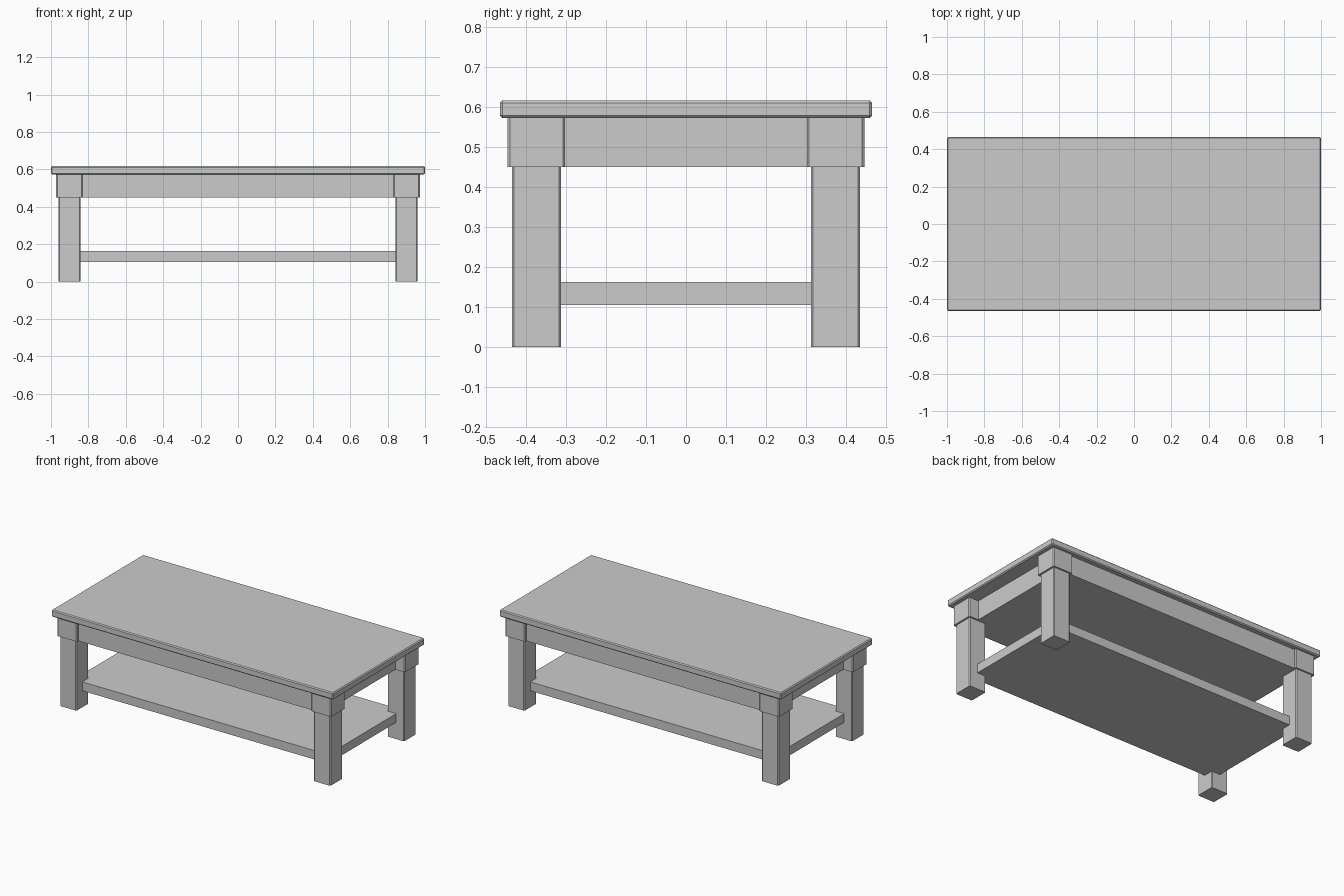
import bpy, bmesh

if "Cube" in bpy.data.objects:
    bpy.data.objects.remove(bpy.data.objects["Cube"])


def box(name, x, y, z, bevel=0.0, vertical_only=False):
    """Box from (min, max) ranges, with optional chamfered edges."""
    bm = bmesh.new()
    bmesh.ops.create_cube(bm, size=1)
    for v in bm.verts:
        v.co = [r[0] if c < 0 else r[1] for c, r in zip(v.co, (x, y, z))]
    if bevel:
        edges = [e for e in bm.edges if not vertical_only
                 or abs(e.verts[0].co.z - e.verts[1].co.z) > 1e-4]
        bmesh.ops.bevel(bm, geom=edges, offset=bevel, segments=1,
                        affect='EDGES', profile=0.5)
    bmesh.ops.recalc_face_normals(bm, faces=bm.faces)
    mesh = bpy.data.meshes.new(name)
    bm.to_mesh(mesh)
    bm.free()
    obj = bpy.data.objects.new(name, mesh)
    bpy.context.collection.objects.link(obj)
    return obj


# Table top with chamfered rim
box("table_top", (-1, 1), (-0.465, 0.465), (0.573, 0.617), 0.006)

# Solid apron under the top
box("apron", (-0.905, 0.905), (-0.432, 0.432), (0.45, 0.573))

# Lower shelf, corners running into the leg centres
box("shelf", (-0.903, 0.903), (-0.376, 0.376), (0.106, 0.163))

# Four legs, each with a wider block at the top
for sx, side in ((-1, "left"), (1, "right")):
    for sy, end in ((-1, "front"), (1, "back")):
        def span(a, b, s):
            return tuple(sorted((a * s, b * s)))
        box(f"{end}_{side}_leg", span(0.842, 0.96, sx), span(0.313, 0.435, sy),
            (0, 0.451), 0.005, True)
        box(f"{end}_{side}_leg_block", span(0.831, 0.972, sx), span(0.302, 0.446, sy),
            (0.45, 0.573), 0.006, True)
